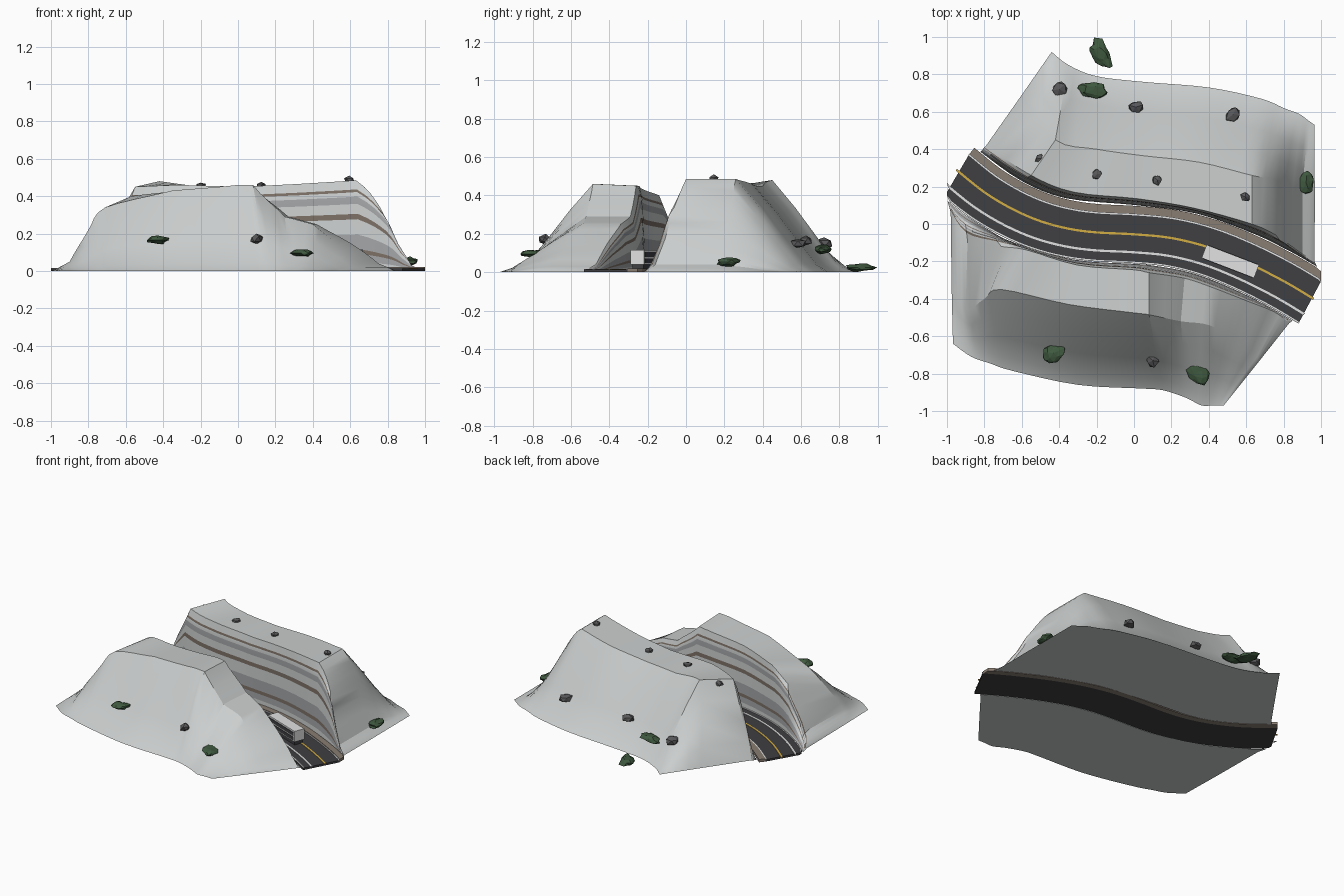
import bpy, bmesh, math, random
from mathutils import Vector, noise

if "Cube" in bpy.data.objects:
    bpy.data.objects.remove(bpy.data.objects["Cube"])


def material(name, r, g, b):
    m = bpy.data.materials.new(name)
    m.use_nodes = True
    m.diffuse_color = (r, g, b, 1)
    m.node_tree.nodes["Principled BSDF"].inputs["Base Color"].default_value = (r, g, b, 1)
    return m


STONE = material("pale stone", 0.60, 0.62, 0.62)
DARK_STONE = material("grey strata", 0.36, 0.37, 0.38)
BROWN = material("brown strata", 0.20, 0.16, 0.13)
GRAVEL = material("gravel", 0.25, 0.205, 0.17)
ASPHALT = material("asphalt", 0.05, 0.05, 0.056)
YELLOW = material("yellow paint", 0.65, 0.42, 0.06)
WHITE = material("white paint", 0.75, 0.76, 0.75)
ROCK = material("dark rock", 0.10, 0.10, 0.105)
LEAF = material("leaf green", 0.05, 0.10, 0.05)


def finish(name, bm, mats, angle=None):
    bmesh.ops.recalc_face_normals(bm, faces=bm.faces)
    me = bpy.data.meshes.new(name)
    bm.to_mesh(me)
    bm.free()
    for m in mats:
        me.materials.append(m)
    ob = bpy.data.objects.new(name, me)
    bpy.context.collection.objects.link(ob)
    if angle:
        bpy.ops.object.select_all(action='DESELECT')
        ob.select_set(True)
        bpy.context.view_layer.objects.active = ob
        bpy.ops.object.shade_smooth_by_angle(angle=math.radians(angle))
    return ob


def catmull(a, b, c, d, t):
    return 0.5 * (2 * b + (c - a) * t + (2 * a - 5 * b + 4 * c - d) * t * t
                  + (3 * b - a - 3 * c + d) * t ** 3)


def sample(pts, i, t):
    n = len(pts) - 1
    a, b, c, d = (pts[max(0, min(n, i + k))] for k in (-1, 0, 1, 2))
    return catmull(a, b, c, d, t)


# Road centre line, an S curve
CENTRE = [Vector(p) for p in (
    (-0.95, 0.29), (-0.8, 0.17), (-0.65, 0.08), (-0.5, 0.015), (-0.35, -0.025),
    (-0.2, -0.045), (0, -0.055), (0.2, -0.075), (0.4, -0.125), (0.6, -0.205),
    (0.8, -0.305), (0.96, -0.4))]
LINE = [sample(CENTRE, i, k / 4) for i in range(len(CENTRE) - 1) for k in range(4)] + [CENTRE[-1]]


def offset(i, d):
    tan = (LINE[min(i + 1, len(LINE) - 1)] - LINE[max(i - 1, 0)]).normalized()
    p = LINE[i] + d * Vector((-tan.y, tan.x))
    return Vector((max(-1, min(1, p.x)), p.y))


def edge(x, d):
    i = min(range(len(LINE)), key=lambda k: abs(LINE[k].x - x))
    p = offset(i, d)
    return p + (x - LINE[i].x) * (offset(min(i + 1, len(LINE) - 1), 0) - offset(i - 1, 0)).normalized()


# Ribbons that follow the road: asphalt, gravel shoulder, painted lines
def ribbon(name, d0, d1, z0, z1, mat):
    bm = bmesh.new()
    rings = []
    for i in range(len(LINE)):
        a, b = offset(i, d0), offset(i, d1)
        rings.append([bm.verts.new((p.x, p.y, z)) for p, z in ((a, z0), (b, z0), (b, z1), (a, z1))])
    for r, s in zip(rings, rings[1:]):
        for k in range(4):
            bm.faces.new((r[k], r[(k + 1) % 4], s[(k + 1) % 4], s[k]))
    bm.faces.new(rings[0])
    bm.faces.new(rings[-1])
    finish(name, bm, [mat])


ribbon("road", -0.155, 0.11, 0, 0.014, ASPHALT)
ribbon("gravel_shoulder", 0.11, 0.152, 0, 0.02, GRAVEL)
ribbon("centre_stripe", -0.006, 0.006, 0.013, 0.017, YELLOW)
ribbon("near_lane_stripe", -0.102, -0.090, 0.013, 0.017, WHITE)
ribbon("near_edge_stripe", -0.153, -0.146, 0.013, 0.017, WHITE)
ribbon("far_edge_stripe", 0.101, 0.108, 0.013, 0.017, WHITE)

# Rock layers of the cut wall: top of each layer as height fraction, material index
LAYERS = [(0.1, 0), (0.19, 1), (0.24, 2), (0.40, 1), (0.57, 0), (0.63, 2),
          (0.74, 0), (0.82, 1), (0.87, 0), (0.90, 2), (1, 0)]
SLOPE = [(0.3, 0.7), (0.6, 0.36), (0.85, 0.09), (1, 0)]


# Hill lofted from stations: road position, inner crest, outer crest, outer foot, two heights
def hill(name, road_side, stations, steps=4):
    keys = [(edge(s, road_side), Vector(ic), Vector(oc), Vector(ob), Vector((zi, zo)))
            for s, ic, oc, ob, zi, zo in stations]
    bm = bmesh.new()
    cols = []
    for i in range(len(keys)):
        for k in range(steps if i < len(keys) - 1 else 1):
            t = k / steps
            foot, ic, oc, ob = (sample([key[j] for key in keys], i, t) for j in range(4))
            z = keys[i][4].lerp(keys[min(i + 1, len(keys) - 1)][4], t)
            pts = [(foot, 0)]
            for f, _ in LAYERS:
                u = 0.65 * f if f < 0.85 else 0.55 + 3 * (f - 0.85)
                pts.append((foot.lerp(ic, u), f * z.x))
            pts += [(oc, z.y)] + [(oc.lerp(ob, u), f * z.y) for u, f in SLOPE]
            cols.append([bm.verts.new((p.x, p.y, h)) for p, h in pts])
    for a, b in zip(cols, cols[1:]):
        for r in range(len(a) - 1):
            f = bm.faces.new((a[r], a[r + 1], b[r + 1], b[r]))
            f.material_index = LAYERS[r][1] if r < len(LAYERS) else 0
    # flat underside
    bm.faces.new([c[0] for c in cols] + cols[-1][1:-1]
                 + [c[-1] for c in reversed(cols)] + cols[0][-2:0:-1])
    finish(name, bm, [STONE, DARK_STONE, BROWN], 25)


hill("back_hill", 0.156, [
    (-0.92, (-0.79, 0.42), (-0.60, 0.69), (-0.44, 0.92), 0, 0),
    (-0.68, (-0.55, 0.26), (-0.42, 0.45), (-0.35, 0.85), 0.45, 0.48),
    (-0.40, (-0.32, 0.17), (-0.20, 0.40), (-0.20, 0.79), 0.46, 0.45),
    (0.00, (0.02, 0.135), (0.05, 0.365), (0.05, 0.76), 0.45, 0.45),
    (0.30, (0.32, 0.085), (0.35, 0.33), (0.40, 0.73), 0.465, 0.465),
    (0.58, (0.63, 0.0), (0.63, 0.26), (0.68, 0.67), 0.485, 0.485),
    (0.74, (0.76, -0.06), (0.74, 0.24), (0.80, 0.62), 0.34, 0.36),
    (0.82, (0.83, -0.11), (0.83, 0.20), (0.88, 0.59), 0.17, 0.17),
    (0.87, (0.90, -0.16), (0.90, 0.17), (0.93, 0.555), 0.04, 0.04),
    (0.90, (0.965, -0.20), (0.967, 0.10), (0.965, 0.53), 0, 0)])

hill("front_hill", -0.158, [
    (-0.90, (-0.98, 0.06), (-0.975, -0.35), (-0.968, -0.64), 0, 0),
    (-0.82, (-0.89, -0.09), (-0.90, -0.46), (-0.87, -0.71), 0.05, 0.05),
    (-0.70, (-0.71, -0.12), (-0.80, -0.40), (-0.77, -0.745), 0.31, 0.22),
    (-0.58, (-0.57, -0.14), (-0.71, -0.35), (-0.65, -0.785), 0.40, 0.34),
    (-0.30, (-0.30, -0.22), (-0.35, -0.43), (-0.30, -0.86), 0.43, 0.43),
    (0.00, (0.00, -0.245), (0.00, -0.475), (0.05, -0.88), 0.45, 0.46),
    (0.10, (0.08, -0.26), (0.08, -0.485), (0.16, -0.89), 0.45, 0.46),
    (0.30, (0.27, -0.29), (0.25, -0.52), (0.28, -0.93), 0.29, 0.29),
    (0.46, (0.42, -0.34), (0.40, -0.54), (0.36, -0.97), 0.25, 0.25),
    (0.64, (0.60, -0.41), (0.53, -0.61), (0.42, -0.97), 0.15, 0.14),
    (0.80, (0.75, -0.47), (0.65, -0.69), (0.46, -0.97), 0.04, 0.04),
    (0.93, (0.83, -0.53), (0.66, -0.745), (0.48, -0.97), 0, 0)])


# Box vehicle on the lane, with dark panels down both sides
def box(name, size, centre, mat, origin=(0.515, -0.2), turn=math.radians(-21)):
    bm = bmesh.new()
    bmesh.ops.create_cube(bm, size=1)
    bmesh.ops.scale(bm, vec=size, verts=bm.verts)
    ob = finish(name, bm, [mat])
    x, y, z = centre
    c, s = math.cos(turn), math.sin(turn)
    ob.location = (origin[0] + c * x - s * y, origin[1] + s * x + c * y, z)
    ob.rotation_euler.z = turn


box("vehicle_body", (0.3, 0.075, 0.075), (0, 0, 0.078), WHITE)
box("vehicle_base", (0.28, 0.06, 0.03), (0, 0, 0.028), ASPHALT)
for side, word in ((-1, "right"), (1, "left")):
    for z, level in ((0.06, "lower"), (0.092, "upper")):
        box(f"{word}_{level}_panel", (0.28, 0.004, 0.024), (0, side * 0.038, z), ASPHALT)


# Faceted rocks and flattened bushes
def lump(name, mat, loc, size, turn, seed, rough, detail):
    bm = bmesh.new()
    bmesh.ops.create_icosphere(bm, subdivisions=detail, radius=1)
    for v in bm.verts:
        v.co *= 1 + rough * noise.noise(v.co * 1.3 + Vector((seed * 7.3, seed, 2.1)))
    bmesh.ops.scale(bm, vec=size, verts=bm.verts)
    ob = finish(name, bm, [mat])
    ob.location = loc
    ob.rotation_euler.z = turn


random.seed(4)
for i, (x, y, z, r) in enumerate([
        (-0.40, 0.72, 0.15, 0.045), (0.01, 0.625, 0.165, 0.042), (0.53, 0.585, 0.15, 0.042),
        (-0.50, 0.35, 0.44, 0.03), (-0.20, 0.265, 0.455, 0.03), (0.125, 0.235, 0.455, 0.03),
        (0.595, 0.145, 0.485, 0.03), (0.10, -0.73, 0.17, 0.037)]):
    lump(f"rock_{i + 1}", ROCK, (x, y, z), (r, r * 0.9, r * 0.7), random.uniform(0, 3), i, 0.4, 1)

for i, (x, y, z, a, b, turn) in enumerate([
        (-0.43, -0.69, 0.165, 0.06, 0.045, 0.4), (0.34, -0.79, 0.095, 0.075, 0.05, -0.9),
        (0.92, 0.22, 0.052, 0.065, 0.04, 1.5), (-0.22, 0.715, 0.12, 0.075, 0.043, -0.15),
        (-0.18, 0.91, 0.025, 0.08, 0.05, -1.0)]):
    lump(f"bush_{i + 1}", LEAF, (x, y, z), (a, b, 0.022), turn, i + 20, 0.5, 2)
